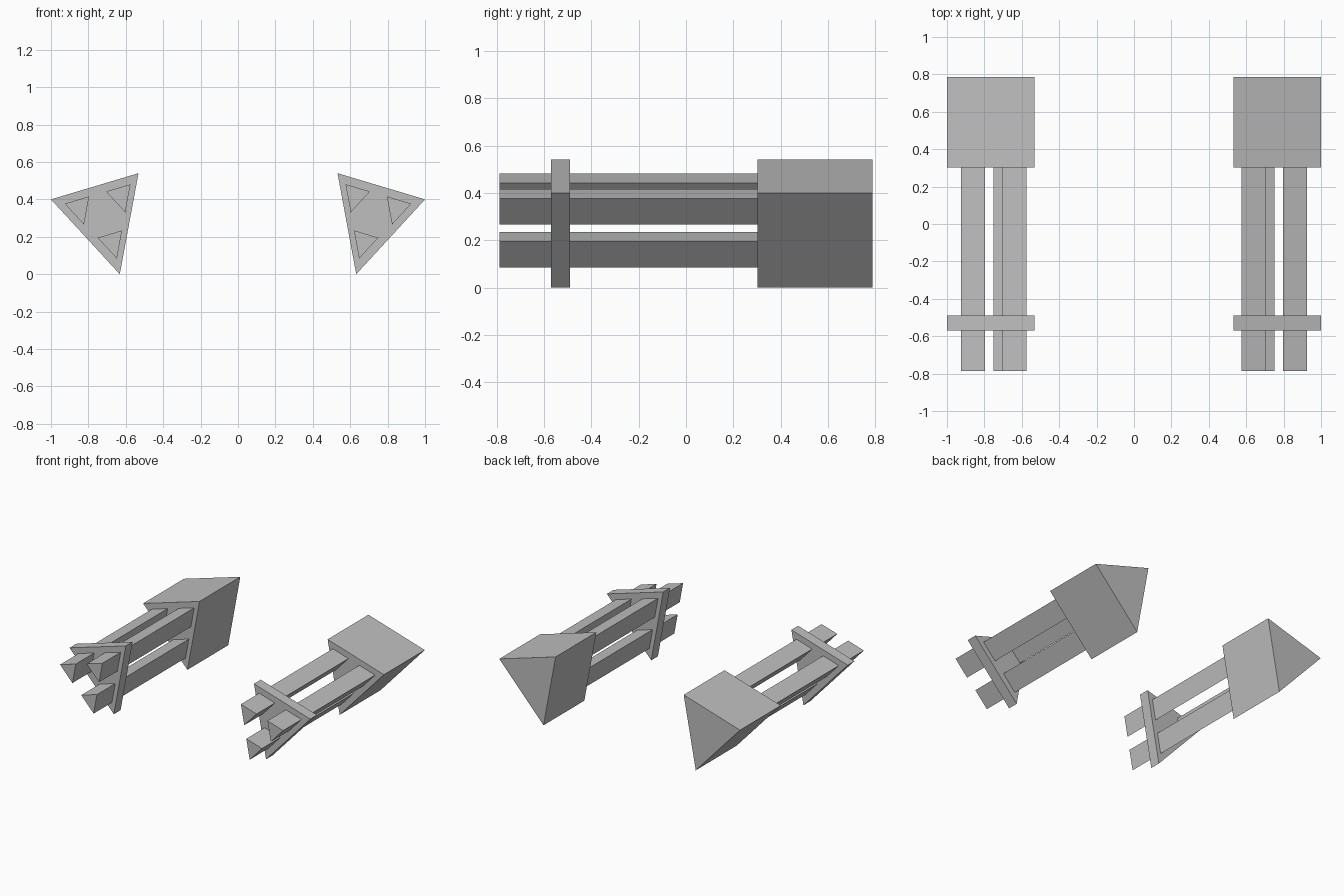
import bpy
import bmesh

cube = bpy.data.objects.get("Cube")
if cube:
    bpy.data.objects.remove(cube, do_unlink=True)

# Single grey finish
grey = bpy.data.materials.new("plain grey")
grey.use_nodes = True
colour = (0.52, 0.52, 0.52, 1)
grey.diffuse_color = colour
grey.node_tree.nodes["Principled BSDF"].inputs["Base Color"].default_value = colour

# Tilted triangle, measured from its inner top corner
PROFILE = [(0, 0), (0.468, -0.14), (0.1, -0.54)]


def prism(name, corner, scale, y_front, y_back, side):
    """Triangular bar running along y, mirrored by side (+1 left, -1 right)."""
    bm = bmesh.new()
    ring = [bm.verts.new((side * (corner[0] + scale * x), y_front, corner[1] + scale * z))
            for x, z in PROFILE]
    cap = bm.faces.new(ring)
    extruded = bmesh.ops.extrude_face_region(bm, geom=[cap], use_keep_orig=True)
    moved = [v for v in extruded["geom"] if isinstance(v, bmesh.types.BMVert)]
    bmesh.ops.translate(bm, verts=moved, vec=(0, y_back - y_front, 0))
    bmesh.ops.recalc_face_normals(bm, faces=bm.faces)
    mesh = bpy.data.meshes.new(name)
    bm.to_mesh(mesh)
    bm.free()
    mesh.materials.append(grey)
    obj = bpy.data.objects.new(name, mesh)
    bpy.context.collection.objects.link(obj)


OUTER = (0.532, 0.54)
BARRELS = {"upper_inner": (0.575, 0.481), "outer": (0.796, 0.416), "lower": (0.62, 0.234)}

for label, side in (("left", 1), ("right", -1)):
    # Rear housing and front brace share one outline
    prism(f"{label}_housing", OUTER, 1, 0.303, 0.787, side)
    prism(f"{label}_brace", OUTER, 1, -0.57, -0.49, side)
    # Three barrels pass through the brace into the housing
    for place, corner in BARRELS.items():
        prism(f"{label}_{place}_barrel", corner, 0.278, -0.787, 0.31, side)
